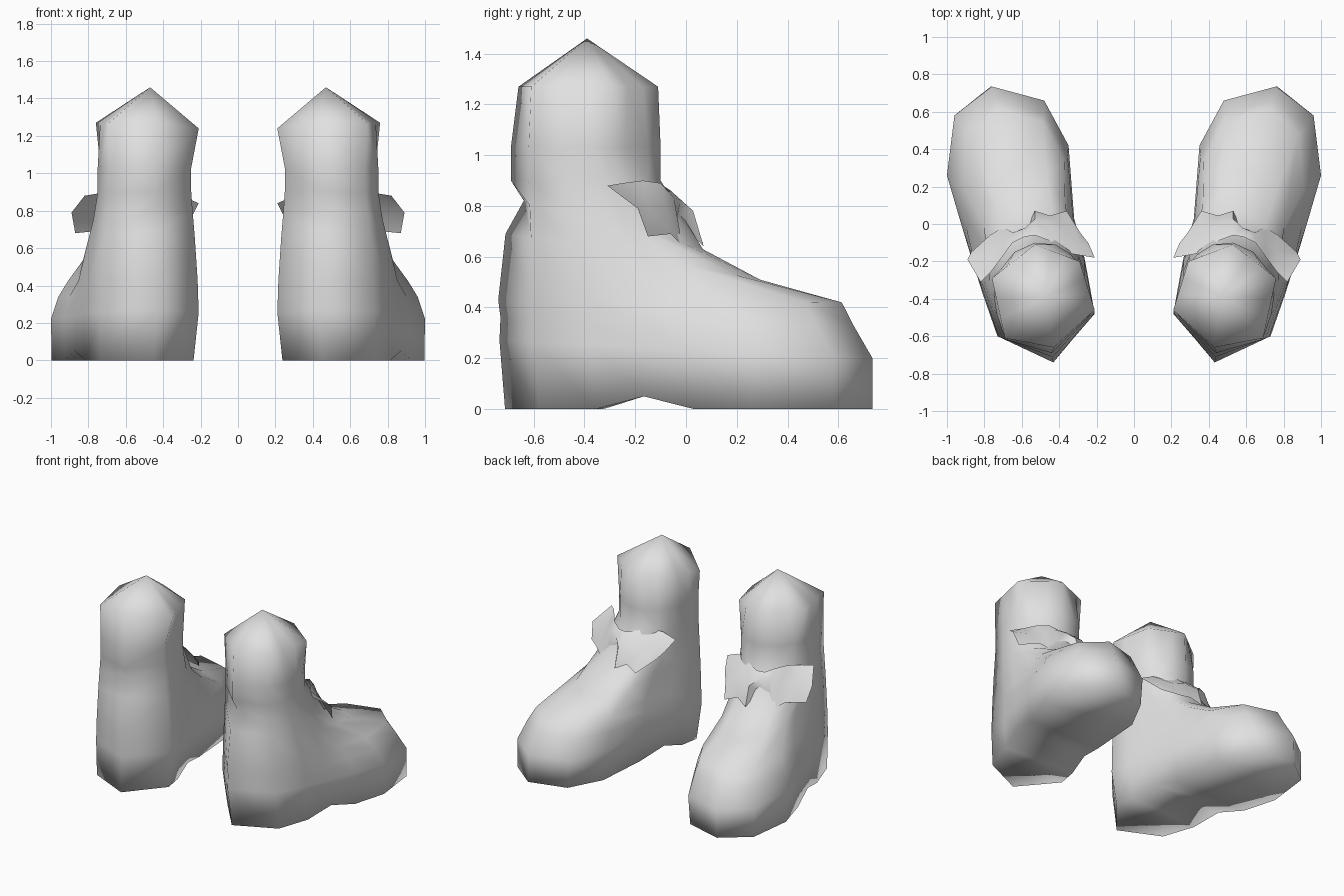
import bpy, bmesh, math
from mathutils import Vector

if "Cube" in bpy.data.objects:
    bpy.data.objects.remove(bpy.data.objects["Cube"])

grey = bpy.data.materials.new("light_grey")
grey.diffuse_color = (0.75, 0.75, 0.75, 1)
grey.use_nodes = True
grey.node_tree.nodes["Principled BSDF"].inputs["Base Color"].default_value = grey.diffuse_color

# Plan outlines, heel first, then inner side, toe (index 7), outer side
FOOT = [(.43, -.735), (.21, -.48), (.235, -.34), (.265, -.18), (.32, .03), (.35, .42),
        (.48, .66), (.76, .735), (.96, .58), (1.0, .26), (.93, .02), (.87, -.18),
        (.81, -.37), (.73, -.6)]
ANKLE = [(.44, -.69), (.25, -.5), (.25, -.41), (.265, -.31), (.29, -.22), (.34, -.16),
         (.42, -.11), (.53, -.1), (.64, -.15), (.71, -.24), (.735, -.3), (.75, -.38),
         (.735, -.48), (.68, -.62)]
N = len(FOOT)
# Six-sided rim of the leg: outline index -> corner
RIM = {0: (.43, -.66, 1.27), 1: (.21, -.46, 1.24), 4: (.29, -.2, 1.26), 7: (.53, -.11, 1.27),
       10: (.76, -.29, 1.27), 13: (.69, -.61, 1.27)}
# Bow edges from the inner end to the outer end
BOW_TOP = [(.21, -.18, .84), (.3, -.165, .88), (.38, -.15, .885), (.45, -.09, .88),
           (.53, -.06, .86), (.59, -.07, .86), (.65, -.1, .89), (.7, -.17, .9),
           (.76, -.25, .89), (.82, -.31, .88)]
BOW_LOW = [(.245, -.1, .77), (.285, -.05, .72), (.36, .07, .65), (.45, .045, .68),
           (.53, .07, .64), (.575, -.03, .74), (.645, -.04, .72), (.7, -.015, .645),
           (.77, -.06, .69), (.87, -.15, .68)]
BOW_END = (.89, -.19, .79)


def ring(t, z_back, z_front, squeeze=1.0):
    """Blend foot outline into ankle outline, sloping from heel to toe."""
    pts = []
    for i, ((fx, fy), (ax, ay)) in enumerate(zip(FOOT, ANKLE)):
        x, y = fx + (ax - fx) * t, fy + (ay - fy) * t
        mid = .6 + .2 * y
        if fy > -.1:                       # narrow the forefoot, mostly outside
            x = mid + (x - mid) * (squeeze if i > 6 else (1 + squeeze) / 2)
        s = (fy + .73) / 1.46
        pts.append(Vector((x, y, z_back + (z_front - z_back) * s)))
    return pts


def rim_ring():
    keys = sorted(RIM) + [N]
    pts = []
    for a, b in zip(keys, keys[1:]):
        p, q = Vector(RIM[a]), Vector(RIM[b % N])
        pts += [p.lerp(q, i / (b - a)) for i in range(b - a)]
    return pts


def boot_rings():
    sole = [Vector((.9 + (x - .9) * .96, .73 + (y - .73) * .985, 0)) for x, y in FOOT]
    for i in (3, 11):                      # raised arch under the foot
        sole[i].z = .05
    instep = ring(.145, .43, .42, .85)
    instep[0].y = -.74
    notch = ring(.8, .82, .63)
    notch[0].y += .06                      # crease at the back of the ankle
    return [sole, ring(0, .27, .2), ring(.09, .36, .33, .96), instep,
            ring(.53, .69, .51, .83), notch, ring(1, .9, .9), ring(1, 1.03, 1.03), rim_ring()]


def finish(bm, name, side, angle):
    for v in bm.verts:
        v.co.x *= side
    bmesh.ops.recalc_face_normals(bm, faces=bm.faces)
    me = bpy.data.meshes.new(name)
    bm.to_mesh(me)
    bm.free()
    me.materials.append(grey)
    ob = bpy.data.objects.new(name, me)
    bpy.context.collection.objects.link(ob)
    bpy.ops.object.select_all(action='DESELECT')
    ob.select_set(True)
    bpy.context.view_layer.objects.active = ob
    bpy.ops.object.shade_smooth_by_angle(angle=math.radians(angle))


def build_boot(side, label):
    # Boot shell: lofted rings, pointed cap, closed sole
    bm = bmesh.new()
    rows = [[bm.verts.new(p) for p in r] for r in boot_rings()]
    for a, b in zip(rows, rows[1:]):
        for i in range(N):
            j = (i + 1) % N
            bm.faces.new((a[i], a[j], b[j], b[i]))
    apex = bm.verts.new((.47, -.39, 1.46))
    for i in range(N):
        bm.faces.new((rows[-1][i], rows[-1][(i + 1) % N], apex))
    sole = rows[0]
    for k in range(N // 2):                # strips across the sole
        quad = [sole[k], sole[k + 1], sole[N - 1 - k], sole[(N - k) % N]]
        bm.faces.new(list(dict.fromkeys(quad)))
    finish(bm, label + "_boot", side, 150)

    # Ribbon bow: ragged, slightly bulging sheet over the front of the ankle
    bm = bmesh.new()
    last = len(BOW_TOP) - 1
    mid = []
    for i, (p, q) in enumerate(zip(BOW_TOP, BOW_LOW)):
        bulge = math.sin(math.pi * i / last)
        mid.append(Vector(p).lerp(Vector(q), .45) + Vector((0, .03, .02)) * bulge)
    mid[last] = Vector(BOW_END)
    rows = [[bm.verts.new(p) for p in r] for r in (BOW_TOP, mid, BOW_LOW)]
    for a, b in zip(rows, rows[1:]):
        for i in range(last):
            bm.faces.new((a[i], a[i + 1], b[i + 1], b[i]))
    finish(bm, label + "_bow", side, 60)


build_boot(1, "right")
build_boot(-1, "left")
